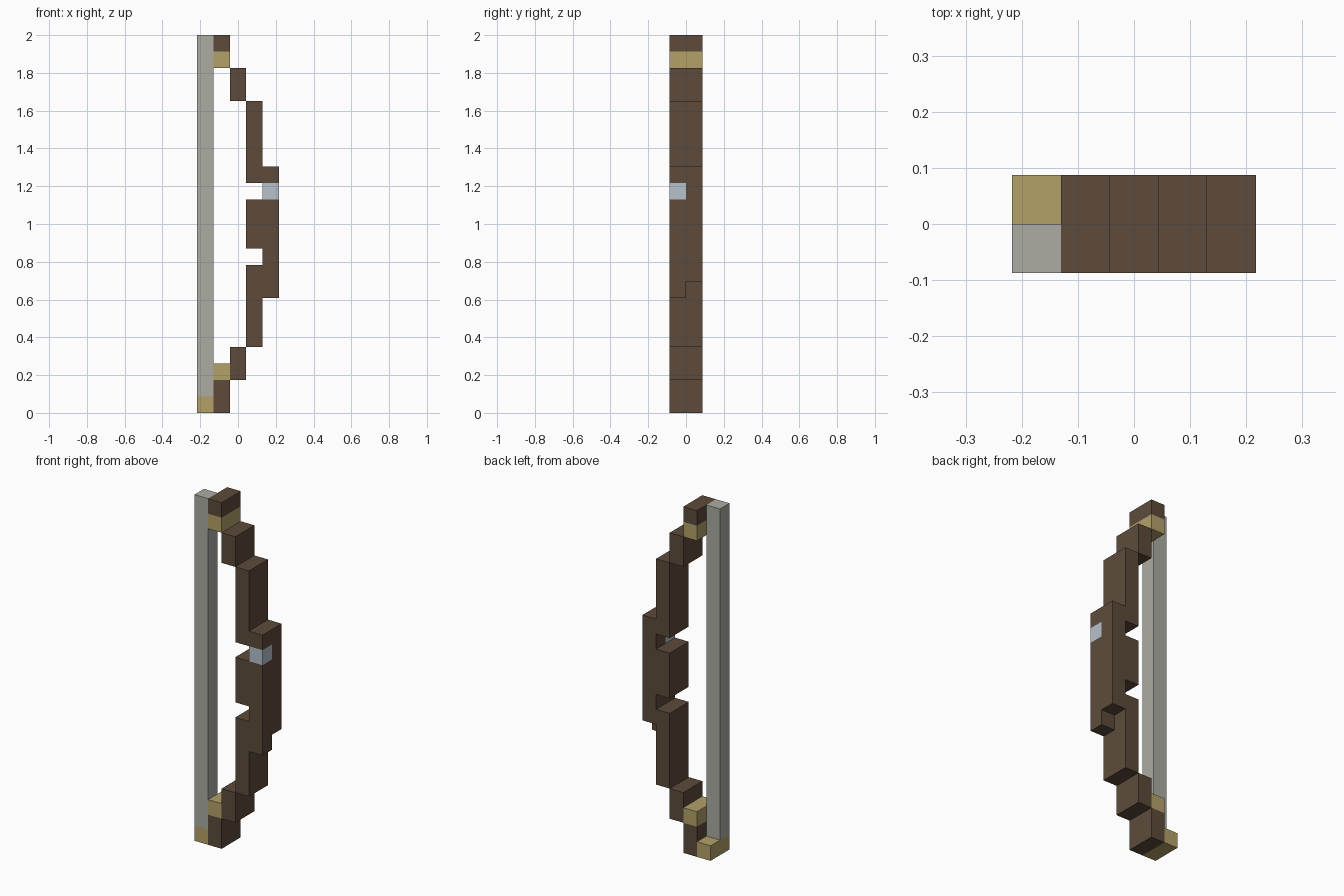
import bpy, bmesh
from mathutils import Vector

if "Cube" in bpy.data.objects:
    bpy.data.objects.remove(bpy.data.objects["Cube"])

U = 2 / 23                      # one block: the bow is 5 x 2 x 23 blocks
FRONT, BACK, BOTH = (0,), (1,), (0, 1)


def material(name, rgb):
    lin = [((c / 255 + 0.055) / 1.055) ** 2.4 for c in rgb]
    m = bpy.data.materials.new(name)
    m.diffuse_color = (*lin, 1)
    m.use_nodes = True
    m.node_tree.nodes["Principled BSDF"].inputs["Base Color"].default_value = m.diffuse_color
    return m


wood = material("dark_wood", (93, 75, 59))
gold = material("gold", (179, 161, 105))
cord = material("grey_cord", (172, 172, 164))
steel = material("pale_steel", (183, 193, 203))

# part: material, runs of blocks (column, depth rows, bottom, top)
PARTS = {
    "bowstring": (cord, [(0, FRONT, 1, 23)]),
    "string_foot": (gold, [(0, BOTH, 0, 1)]),
    "lower_tip": (wood, [(1, BOTH, 0, 2)]),
    "lower_band": (gold, [(1, BOTH, 2, 3)]),
    "lower_joint": (wood, [(2, BOTH, 2, 4)]),
    "grip_and_limbs": (wood, [(3, BOTH, 4, 9), (3, BOTH, 10, 13), (3, BOTH, 14, 19),
                              (4, FRONT, 7, 13), (4, FRONT, 14, 15), (4, BACK, 8, 15)]),
    "sight_inset": (steel, [(4, FRONT, 13, 14)]),
    "upper_joint": (wood, [(2, BOTH, 19, 21)]),
    "upper_band": (gold, [(1, BOTH, 21, 22)]),
    "upper_tip": (wood, [(1, BOTH, 22, 23)]),
}


def cells(runs):
    return {(x, y, z) for x, rows, z0, z1 in runs for y in rows for z in range(z0, z1)}


filled = set().union(*(cells(runs) for _, runs in PARTS.values()))


def build(name, mat, runs):
    """Outer skin of a group of blocks, with flush faces merged."""
    bm = bmesh.new()
    for c in sorted(cells(runs)):
        for axis in range(3):
            for side in (0, 1):
                n = list(c)
                n[axis] += 2 * side - 1
                if tuple(n) in filled:
                    continue
                a, b = (axis + 1) % 3, (axis + 2) % 3
                quad = []
                for s, t in ((0, 0), (1, 0), (1, 1), (0, 1)):
                    p = Vector(c)
                    p[axis] += side
                    p[a] += s
                    p[b] += t
                    quad.append(bm.verts.new((p - Vector((2.5, 1, 0))) * U))
                bm.faces.new(quad if side else quad[::-1])
    bmesh.ops.remove_doubles(bm, verts=bm.verts, dist=1e-4)
    bmesh.ops.dissolve_limit(bm, angle_limit=0.02, verts=bm.verts, edges=bm.edges)
    mesh = bpy.data.meshes.new(name)
    bm.to_mesh(mesh)
    bm.free()
    mesh.materials.append(mat)
    bpy.context.collection.objects.link(bpy.data.objects.new(name, mesh))


for name, (mat, runs) in PARTS.items():
    build(name, mat, runs)
